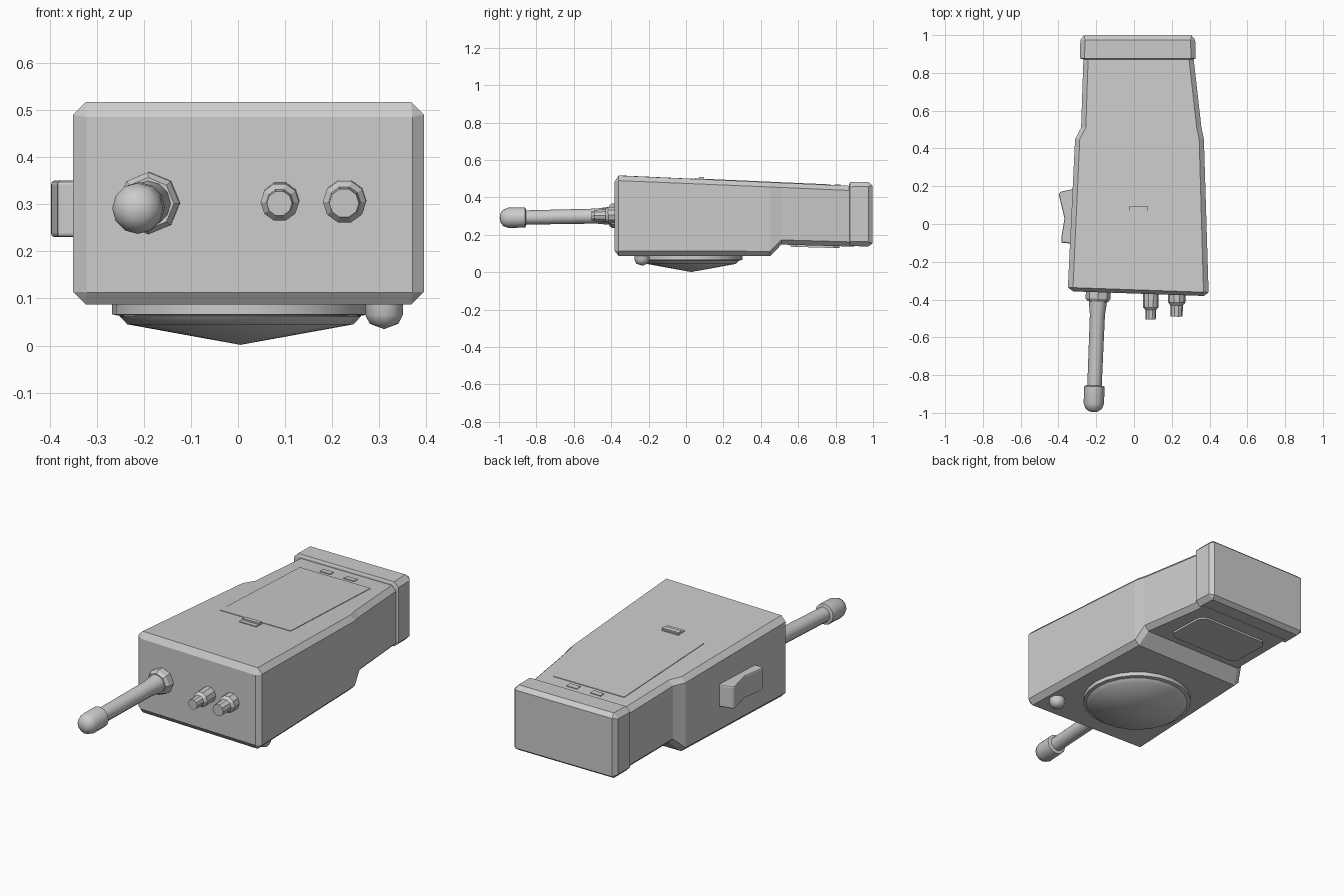
import bpy, bmesh, math
from mathutils import Vector

if "Cube" in bpy.data.objects:
    bpy.data.objects.remove(bpy.data.objects["Cube"])


def finish(name, bm, smooth=None):
    bmesh.ops.recalc_face_normals(bm, faces=bm.faces)
    me = bpy.data.meshes.new(name)
    bm.to_mesh(me)
    bm.free()
    ob = bpy.data.objects.new(name, me)
    bpy.context.collection.objects.link(ob)
    if smooth:
        bpy.ops.object.select_all(action='DESELECT')
        bpy.context.view_layer.objects.active = ob
        ob.select_set(True)
        bpy.ops.object.shade_smooth_by_angle(angle=math.radians(smooth))
    return ob


def loft(name, rings, smooth=None):
    bm = bmesh.new()
    loops = [[bm.verts.new(p) for p in r] for r in rings]
    n = len(loops[0])
    for a, b in zip(loops, loops[1:]):
        for i in range(n):
            j = (i + 1) % n
            bm.faces.new((a[i], a[j], b[j], b[i]))
    bm.faces.new(loops[0])
    bm.faces.new(loops[-1])
    bmesh.ops.remove_doubles(bm, verts=bm.verts, dist=1e-5)
    return finish(name, bm, smooth)


def section(y, x0, x1, z0, z1, c, skew=0.0):
    """Chamfered rectangle across the y axis."""
    pts = [(x0 + c, z0), (x1 - c, z0), (x1, z0 + c), (x1, z1 - c),
           (x1 - c, z1), (x0 + c, z1), (x0, z1 - c), (x0, z0 + c)]
    return [(x, y - skew * x, z) for x, z in pts]


def turned(name, start, end, profile, sides, smooth=None):
    """Stack of circles (distance, radius) along an axis."""
    a, d = Vector(start), (Vector(end) - Vector(start)).normalized()
    q = d.to_track_quat('Z', 'Y')
    rings = [[a + q @ Vector((r * math.cos(k * math.tau / sides),
                              r * math.sin(k * math.tau / sides), t))
              for k in range(sides)] for t, r in profile]
    return loft(name, rings, smooth)


def top_z(y):
    return 0.517 - 0.0444 * (y + 0.36)


def bottom_z(y):
    return 0.150 - 0.03 * (y - 0.51)


def plate(name, x0, x1, y0, y1, surf, low, high, c=0.0):
    """Thin plate following a sloped surface."""
    pts = [(x0 + c, y0), (x1 - c, y0), (x1, y0 + c), (x1, y1 - c),
           (x1 - c, y1), (x0 + c, y1), (x0, y1 - c), (x0, y0 + c)]
    if c == 0:
        pts = [(x0, y0), (x1, y0), (x1, y1), (x0, y1)]
    return loft(name, [[(x, y, surf(y) + h) for x, y in pts] for h in (low, high)])


# Main casing, with a bevelled front and a step on the underside
loft("casing", [
    section(-0.368, -0.322, 0.370, 0.113, 0.485, 0.0, 0.035),
    section(-0.348, -0.350, 0.395, 0.087, 0.517, 0.027, 0.035),
    section(0.45, -0.312, 0.370, 0.087, top_z(0.45), 0.025),
    section(0.51, -0.280, 0.357, 0.148, top_z(0.51), 0.025),
    section(0.90, -0.267, 0.313, 0.137, top_z(0.90), 0.025)])

# Rear end cap
loft("end_cap", [
    section(0.872, -0.270, 0.312, 0.155, 0.470, 0.02),
    section(0.877, -0.287, 0.327, 0.140, 0.482, 0.025),
    section(0.975, -0.284, 0.324, 0.138, 0.483, 0.025),
    section(0.998, -0.265, 0.305, 0.155, 0.463, 0.0)])

# Battery door, its latch and its hinges
plate("door", -0.18, 0.235, 0.105, 0.775, top_z, -0.02, 0.003)
plate("latch_base", -0.025, 0.075, 0.045, 0.10, top_z, -0.02, 0.004)
plate("latch_lip", -0.025, 0.075, 0.07, 0.095, top_z, -0.02, 0.012)
for i, x in enumerate((-0.047, 0.093)):
    plate(f"hinge_{i + 1}", x - 0.03, x + 0.03, 0.795, 0.825, top_z, -0.02, 0.004)

# Underside panel at the narrow end
plate("lower_panel", -0.19, 0.235, 0.56, 0.82, bottom_z, 0.02, -0.012, 0.03)

# Speaker rim and shallow cone
turned("speaker_rim", (0.005, 0.03, 0.10), (0.005, 0.03, 0),
       [(0, 0.272), (0.034, 0.272), (0.037, 0.255)], 24, 30)
turned("speaker_cone", (0.005, 0.028, 0.09), (0.005, 0.028, 0),
       [(0, 0.256), (0.028, 0.256), (0.045, 0.240), (0.0885, 0.0)], 24, 40)

# Small rounded button below
turned("lower_button", (0.31, -0.235, 0.10), (0.31, -0.235, 0),
       [(0, 0.04), (0.035, 0.04), (0.054, 0.030), (0.065, 0.0)], 12, 60)

# Antenna: collar, rod and rounded tip
root, tip = (-0.188, -0.34, 0.303), (-0.215, -1.0, 0.290)
turned("antenna_collar", root, tip, [(0, 0.066), (0.055, 0.066), (0.07, 0.055)], 8)
turned("antenna_rod", root, tip, [(0, 0.052), (0.08, 0.047), (0.14, 0.040), (0.54, 0.038)], 12, 40)
turned("antenna_tip", root, tip,
       [(0.515, 0.040), (0.52, 0.054), (0.61, 0.054), (0.638, 0.044), (0.653, 0.024), (0.657, 0.0)], 12, 50)

# Two stepped knobs
for i, (x, r, s, y1, y2) in enumerate(((0.09, 0.041, 0.029, -0.455, -0.505),
                                       (0.227, 0.046, 0.034, -0.430, -0.490))):
    turned(f"knob_{i + 1}", (x, -0.34, 0.308), (x - 0.002, -0.5, 0.302),
           [(0, r), (-y1 - 0.355, r), (-y1 - 0.34, s), (-y2 - 0.34, s * 0.93)], 10)

# Rocker switch on the left side
outline = [(-0.30, -0.105), (-0.385, -0.10), (-0.383, -0.06), (-0.368, 0.03),
           (-0.398, 0.155), (-0.392, 0.17), (-0.30, 0.19)]
rocker = loft("rocker_switch", [[(x, y, z) for x, y in outline] for z in (0.23, 0.35)])
bev = rocker.modifiers.new("edges", 'BEVEL')
bev.width, bev.segments = 0.008, 2
